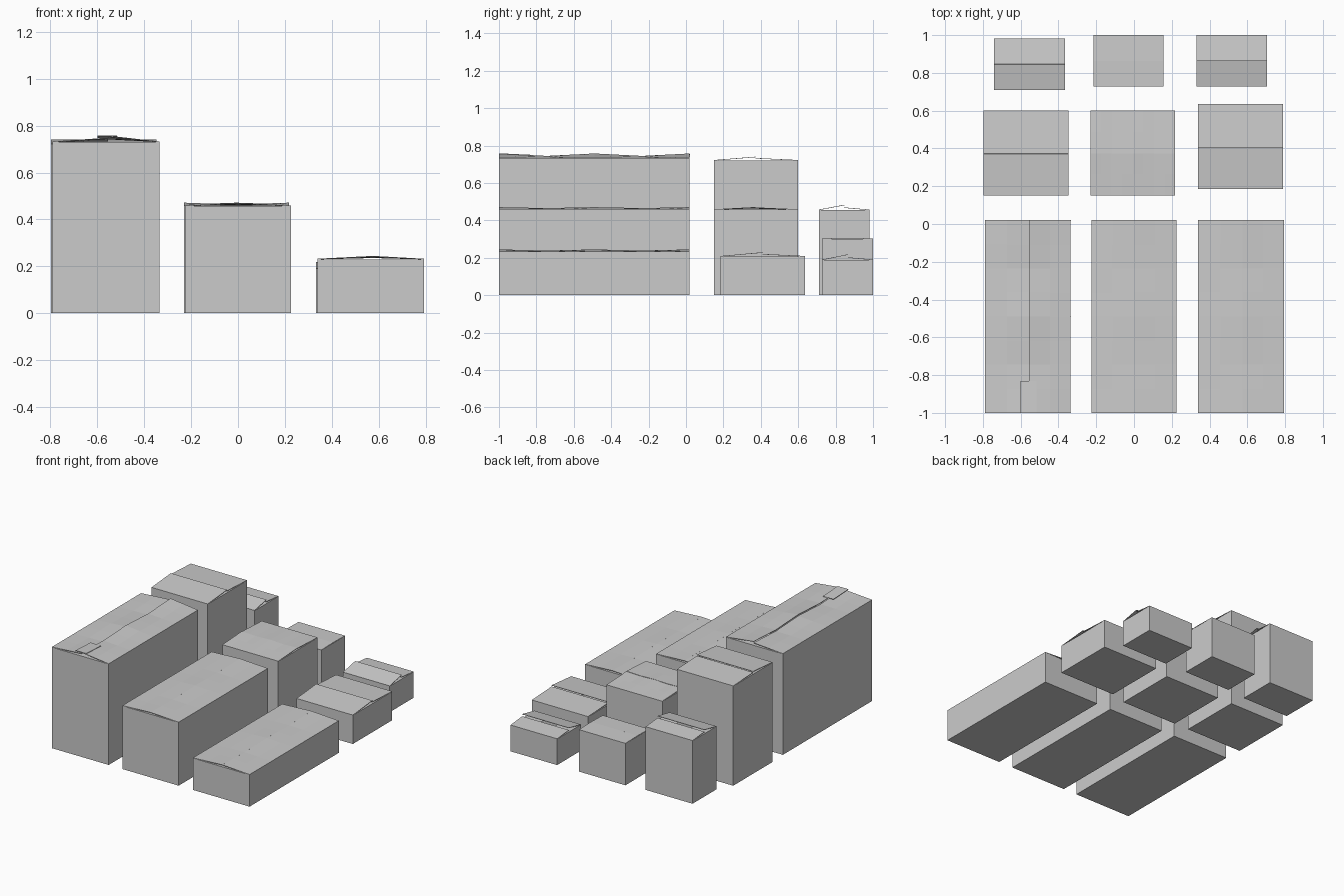
import bpy, bmesh, math

if "Cube" in bpy.data.objects:
    bpy.data.objects.remove(bpy.data.objects["Cube"])


def finish(name, bm, thickness=0):
    bmesh.ops.recalc_face_normals(bm, faces=bm.faces)
    me = bpy.data.meshes.new(name)
    bm.to_mesh(me)
    bm.free()
    ob = bpy.data.objects.new(name, me)
    bpy.context.collection.objects.link(ob)
    if thickness:
        m = ob.modifiers.new("card_thickness", 'SOLIDIFY')
        m.thickness = thickness
        m.offset = 0
    return ob


def sheet(name, point, nu, nv, thickness=0.003):
    """Grid of faces through point(u, v), u and v in 0..1."""
    bm = bmesh.new()
    g = [[bm.verts.new(point(i / nu, j / nv)) for j in range(nv + 1)] for i in range(nu + 1)]
    for i in range(nu):
        for j in range(nv):
            bm.faces.new((g[i][j], g[i + 1][j], g[i + 1][j + 1], g[i][j + 1]))
    return finish(name, bm, thickness)


def carton(name, x0, x1, y0, y1, h, seam, lift_a, lift_b, wave=0.0, along='X'):
    # Walls and base, open at the top
    bm = bmesh.new()
    lo, hi = [[bm.verts.new((x, y, z)) for x, y in ((x0, y0), (x1, y0), (x1, y1), (x0, y1))]
              for z in (0, h)]
    bm.faces.new(lo)
    for i in range(4):
        j = (i + 1) % 4
        bm.faces.new((lo[i], lo[j], hi[j], hi[i]))
    finish(name + "_body", bm)

    if along == 'X':
        a0, a1, b0, b1 = x0, x1, y0, y1
    else:
        a0, a1, b0, b1 = y0, y1, x0, x1

    def place(a, b, z):
        return (a, b, z) if along == 'X' else (b, a, z)

    # Two outer flaps hinged on opposite walls, meeting at the seam
    for side, hinge, lift in (("a", b0, lift_a), ("b", b1, lift_b)):
        def flap(u, v, hinge=hinge, lift=lift):
            ripple = wave * (math.cos(4 * math.pi * u) - 1) * 0.5
            return place(a0 + (a1 - a0) * u, hinge + (seam - hinge) * v,
                         h + 0.001 + (lift + ripple) * v)
        sheet(name + "_flap_" + side, flap, 8, 2)

    # Two inner flaps folded underneath
    for side, start, d in (("c", a0, 1), ("d", a1, -1)):
        reach = min(abs(b1 - b0), abs(a1 - a0)) * 0.48 * d

        def inner(u, v, start=start, reach=reach):
            return place(start + reach * v, b0 + (b1 - b0) * u, h - 0.003 * v - 0.001)
        sheet(name + "_inner_flap_" + side, inner, 1, 1, 0.002)


# Front row: long cartons, seam running front to back
carton("long_tall", -0.79, -0.335, -1, 0.02, 0.73, -0.555, 0.016, 0.025, 0.013, 'Y')
carton("long_medium", -0.225, 0.225, -1, 0.02, 0.457, 0.0, 0.011, 0.011, 0.005, 'Y')
carton("long_low", 0.34, 0.793, -1, 0.02, 0.23, 0.575, 0.012, 0.012, 0.006, 'Y')
# Middle row: square cartons
carton("square_tall", -0.798, -0.348, 0.15, 0.60, 0.72, 0.372, 0.018, 0.011)
carton("square_medium", -0.23, 0.217, 0.15, 0.60, 0.457, 0.372, 0.012, 0.010, 0.004)
carton("square_low", 0.34, 0.79, 0.185, 0.635, 0.207, 0.408, 0.020, 0.011)
# Back row: small cartons, two with a lifted front flap
carton("small_tall", -0.74, -0.365, 0.71, 0.982, 0.455, 0.846, 0.026, 0.012)
carton("small_medium", -0.215, 0.157, 0.728, 1, 0.301, 0.862, 0.003, 0.003)
carton("small_low", 0.332, 0.705, 0.728, 1, 0.188, 0.866, 0.028, 0.012)

# Raised tab on the front end of the tall long carton
sheet("front_tab", lambda u, v: (-0.6 + 0.085 * u, -1 + 0.17 * v, 0.757 - 0.008 * v), 1, 1)
